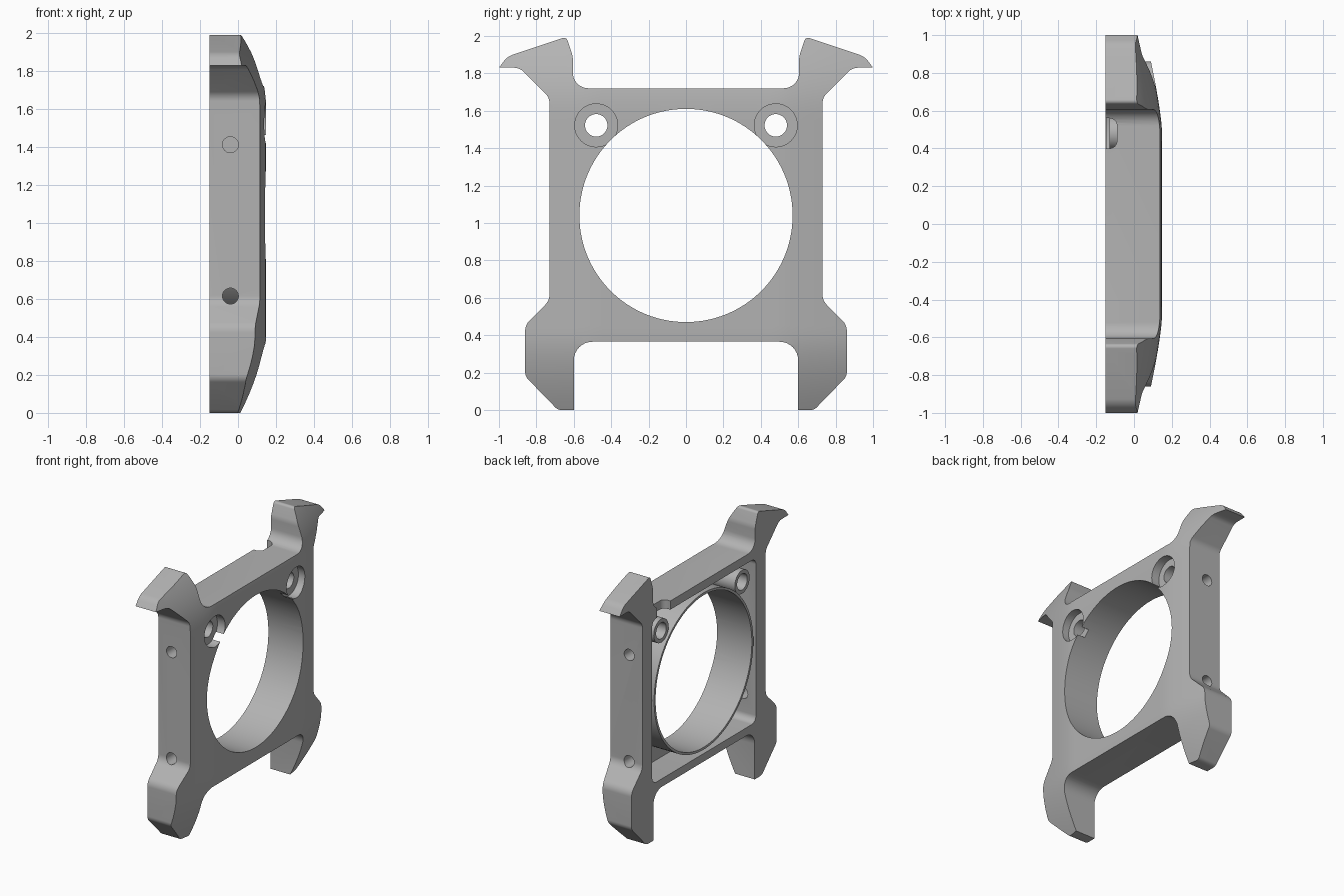
import bpy, bmesh, math
from mathutils import Vector

cube = bpy.data.objects.get("Cube")
if cube:
    bpy.data.objects.remove(cube)

grey = bpy.data.materials.new("satin grey")
grey.use_nodes = True
grey.diffuse_color = (0.45, 0.45, 0.45, 1)
grey.node_tree.nodes["Principled BSDF"].inputs["Base Color"].default_value = (0.45, 0.45, 0.45, 1)

BACK = -0.15


def finish(bm, name):
    bmesh.ops.recalc_face_normals(bm, faces=bm.faces)
    mesh = bpy.data.meshes.new(name)
    bm.to_mesh(mesh)
    bm.free()
    mesh.materials.append(grey)
    ob = bpy.data.objects.new(name, mesh)
    bpy.context.collection.objects.link(ob)
    return ob


def rounded(corners, steps=8):
    """Closed outline from (u, v, radius) corners, each corner filleted."""
    out = []
    n = len(corners)
    for i, (u, v, r) in enumerate(corners):
        p = Vector((u, v))
        a = Vector(corners[i - 1][:2]) - p
        b = Vector(corners[(i + 1) % n][:2]) - p
        if r == 0:
            out.append(p)
            continue
        half = a.angle(b) / 2
        t = min(r / math.tan(half), a.length * 0.49, b.length * 0.49)
        r = t * math.tan(half)
        bis = (a.normalized() + b.normalized()).normalized()
        centre = p + bis * (r / math.sin(half))
        s = p + a.normalized() * t - centre
        e = p + b.normalized() * t - centre
        sweep = s.angle_signed(e)
        for k in range(steps + 1):
            ang = -sweep * k / steps
            c, d = math.cos(ang), math.sin(ang)
            out.append(centre + Vector((s.x * c - s.y * d, s.x * d + s.y * c)))
    return out


def prism(name, outline, lo, hi, axis="x"):
    """Extrude an outline along x (outline in y, z) or along z (outline in x, y)."""
    place = {"x": lambda p, h: (h, p.x, p.y), "z": lambda p, h: (p.x, p.y, h)}[axis]
    bm = bmesh.new()
    face = bm.faces.new([bm.verts.new(place(p, lo)) for p in outline])
    top = bmesh.ops.extrude_face_region(bm, geom=[face])["geom"]
    shift = Vector(place(Vector((0, 0)), hi - lo))
    bmesh.ops.translate(bm, vec=shift, verts=[g for g in top if isinstance(g, bmesh.types.BMVert)])
    return finish(bm, name)


def disc(name, y, z, r, lo, hi, sides=48):
    ring = [Vector((y + r * math.cos(math.tau * k / sides), z + r * math.sin(math.tau * k / sides)))
            for k in range(sides)]
    return prism(name, ring, lo, hi)


def combine(target, tool, operation):
    mod = target.modifiers.new(operation.lower(), "BOOLEAN")
    mod.operation, mod.solver, mod.object = operation, "EXACT", tool
    bpy.context.view_layer.objects.active = target
    bpy.ops.object.modifier_apply(modifier=mod.name)
    bpy.data.objects.remove(tool)


# Frame outline: one half, then its mirror
half = [(0.605, 1.72, 0.11), (0.605, 1.89, 0.12), (0.64, 1.995, 0.02), (0.955, 1.89, 0.1),
        (1.0, 1.83, 0), (0.89, 1.83, 0.07), (0.73, 1.67, 0.07), (0.73, 0.585, 0.08),
        (0.86, 0.455, 0.08), (0.86, 0.18, 0.06), (0.685, 0, 0.05), (0.6, 0, 0),
        (0.6, 0.365, 0.1)]
outline = rounded(half + [(-y, z, r) for y, z, r in reversed(half)])
frame = prism("frame", outline, BACK, 0.3)


# Gently domed outer surface
def dome_height(y, z):
    side = 0.22 * max(0, abs(y) - 0.5) ** 1.3
    low = 0.56 * max(0, 0.4 - z) ** 1.64
    high = 0.75 * max(0, z - 1.6) ** 2
    return 0.148 - side - low - high


bm = bmesh.new()
ys = [-1.05 + 0.05 * i for i in range(43)]
zs = [-0.05 + 0.05 * i for i in range(43)]
grid = [[bm.verts.new((dome_height(y, z), y, z)) for z in zs] for y in ys]
for i in range(len(ys) - 1):
    for j in range(len(zs) - 1):
        bm.faces.new((grid[i][j], grid[i + 1][j], grid[i + 1][j + 1], grid[i][j + 1]))
base = bmesh.ops.extrude_face_region(bm, geom=bm.faces[:])["geom"]
for g in base:
    if isinstance(g, bmesh.types.BMVert):
        g.co.x = -0.4
combine(frame, finish(bm, "dome"), "INTERSECT")

# Hollow back
pocket = rounded([(0.615, 1.655, 0.05), (0.615, 0.425, 0.05),
                  (-0.615, 0.425, 0.05), (-0.615, 1.655, 0.05)])
combine(frame, prism("pocket", pocket, -0.3, 0.055), "DIFFERENCE")

# Ring wall and screw bosses standing in the hollow
combine(frame, disc("ring_wall", 0, 1.04, 0.588, BACK + 0.003, 0.08, 128), "UNION")
for s in (-1, 1):
    combine(frame, disc("boss", s * 0.48, 1.522, 0.088, -0.13, 0.07), "UNION")

# Large bore, screw holes and counterbores
combine(frame, disc("bore", 0, 1.04, 0.57, -0.4, 0.4, 128), "DIFFERENCE")
for s in (-1, 1):
    combine(frame, disc("screw_hole", s * 0.48, 1.522, 0.06, -0.4, 0.4), "DIFFERENCE")
    combine(frame, disc("counterbore", s * 0.48, 1.522, 0.115, 0.085, 0.4), "DIFFERENCE")

# Cross holes through the side walls
for s in (-1, 1):
    for z in (0.615, 1.412):
        bm = bmesh.new()
        bmesh.ops.create_cone(bm, cap_ends=True, segments=32, radius1=0.042, radius2=0.042, depth=0.3)
        hole = finish(bm, "side_hole")
        hole.rotation_euler.x = math.pi / 2
        hole.location = (-0.04, s * 0.765, z)
        bpy.context.view_layer.update()
        combine(frame, hole, "DIFFERENCE")

# Cable notch in the top bar
notch = rounded([(-0.3, 0.4, 0), (-0.09, 0.4, 0.04), (-0.09, 0.56, 0.04), (-0.3, 0.56, 0)])
combine(frame, prism("notch", notch, 1.63, 1.9, "z"), "DIFFERENCE")

bpy.ops.object.select_all(action="DESELECT")
frame.select_set(True)
bpy.context.view_layer.objects.active = frame
bpy.ops.object.shade_smooth_by_angle(angle=math.radians(25))
